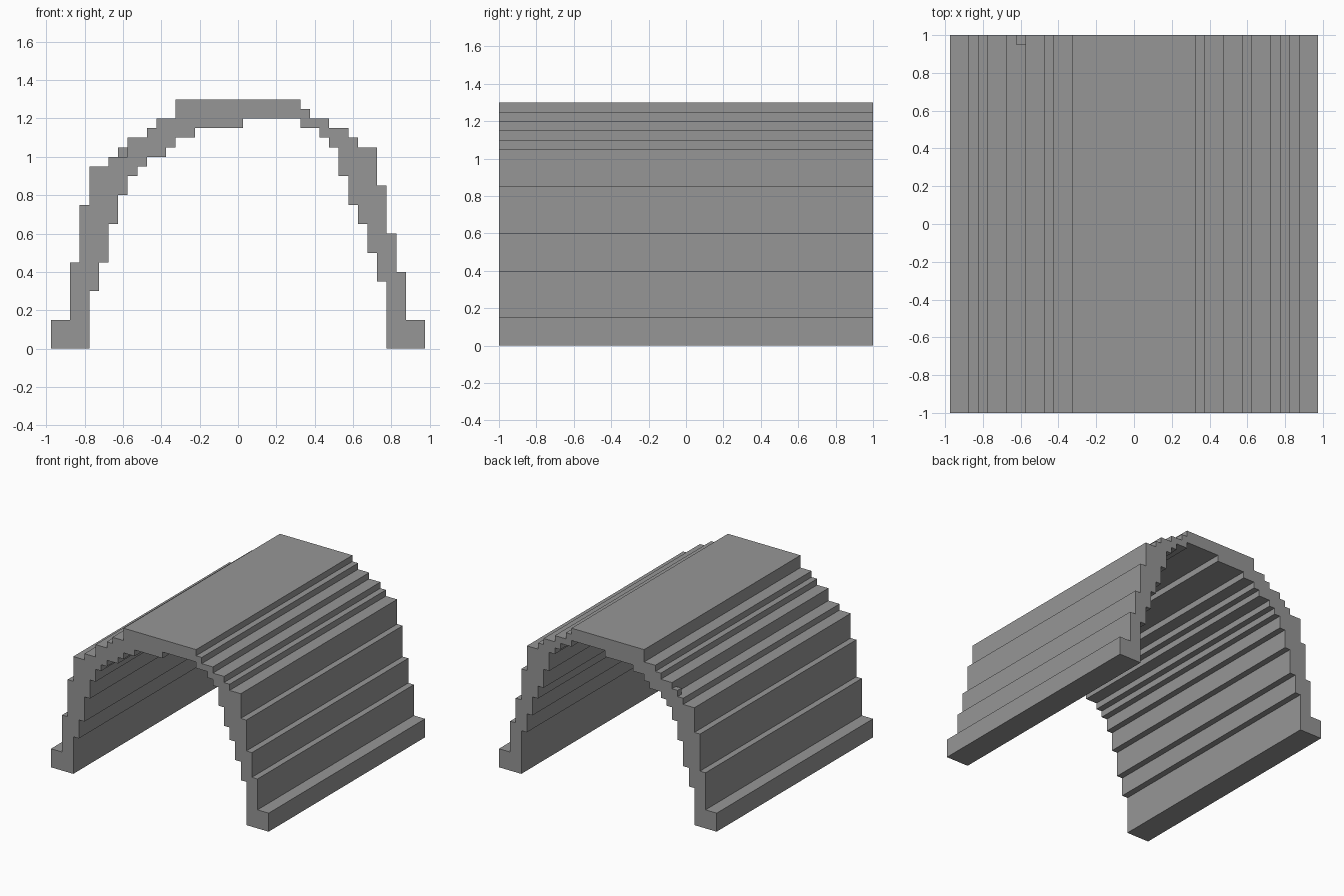
import bpy
import bmesh

if "Cube" in bpy.data.objects:
    bpy.data.objects.remove(bpy.data.objects["Cube"], do_unlink=True)

# One flat stone grey
stone = bpy.data.materials.new("stone_grey")
stone.use_nodes = True
GREY = (0.305, 0.305, 0.305, 1.0)
stone.diffuse_color = GREY
stone.node_tree.nodes["Principled BSDF"].inputs["Base Color"].default_value = GREY


def staircase(start, steps):
    """Turn (height, next x) pairs into a stepped outline starting at z = 0."""
    x, points = start, [(start, 0.0)]
    for z, next_x in steps:
        points += [(x, z), (next_x, z)]
        x = next_x
    return points + [(x, 0.0)]


def extrude_outline(name, outline, y0, y1):
    """Extrude an x-z outline along y."""
    bm = bmesh.new()
    face = bm.faces.new([bm.verts.new((x, y0, z)) for x, z in outline])
    result = bmesh.ops.extrude_face_region(bm, geom=[face])
    moved = [v for v in result["geom"] if isinstance(v, bmesh.types.BMVert)]
    bmesh.ops.translate(bm, verts=moved, vec=(0, y1 - y0, 0))
    bmesh.ops.recalc_face_normals(bm, faces=bm.faces)
    mesh = bpy.data.meshes.new(name)
    bm.to_mesh(mesh)
    bm.free()
    mesh.materials.append(stone)
    obj = bpy.data.objects.new(name, mesh)
    bpy.context.collection.objects.link(obj)
    return obj


def block(name, x0, x1, y0, y1, z0, z1):
    return extrude_outline(name, [(x0, z0), (x1, z0), (x1, z1), (x0, z1)], y0, y1)


# Stepped outer surface, from the -x foot over the crown to the +x foot
outer = staircase(-0.975, [
    (0.15, -0.875), (0.45, -0.825), (0.75, -0.775), (0.95, -0.675),
    (1.00, -0.575), (1.10, -0.475), (1.15, -0.425), (1.20, -0.325),
    (1.30, 0.325), (1.25, 0.375), (1.20, 0.475), (1.15, 0.575),
    (1.10, 0.625), (1.05, 0.725), (0.85, 0.775), (0.60, 0.825),
    (0.40, 0.875), (0.15, 0.975)])

# Stepped inner surface of the tunnel
inner = staircase(-0.775, [
    (0.30, -0.725), (0.45, -0.675), (0.65, -0.625), (0.80, -0.575),
    (0.90, -0.525), (0.95, -0.475), (1.00, -0.375), (1.05, -0.325),
    (1.10, -0.225), (1.15, 0.025), (1.20, 0.325), (1.15, 0.425),
    (1.10, 0.475), (1.05, 0.525), (0.90, 0.575), (0.75, 0.625),
    (0.65, 0.675), (0.50, 0.725), (0.35, 0.775)])

extrude_outline("stepped_vault", outer + inner[::-1], -1.0, 1.0)

# Small loose block on the roof at the back edge
block("roof_block", -0.625, -0.575, 0.95, 1.0, 1.0, 1.05)
